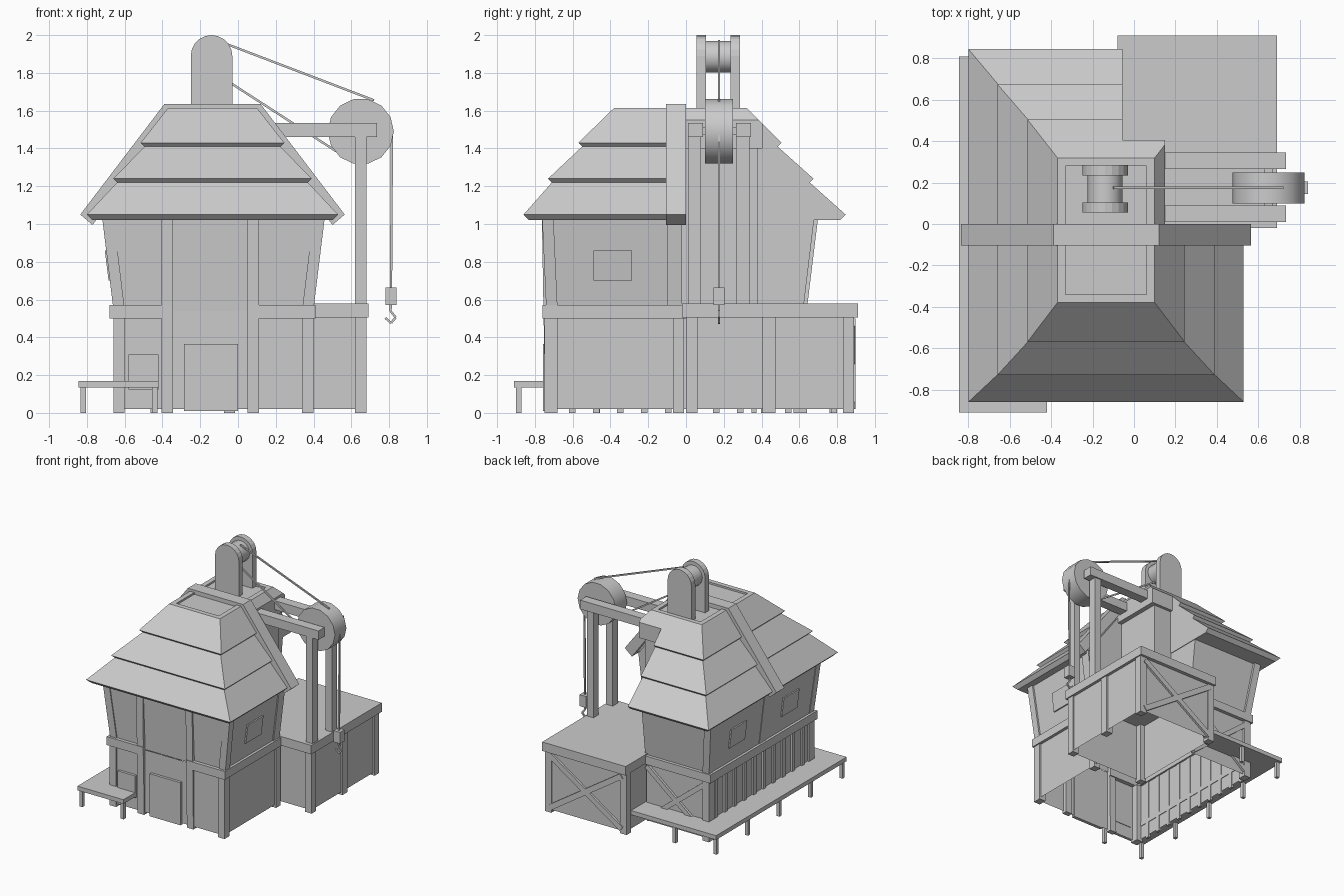
import bpy, bmesh, math
from mathutils import Vector

if "Cube" in bpy.data.objects:
    bpy.data.objects.remove(bpy.data.objects["Cube"])

mat = bpy.data.materials.new("plain_grey")
mat.use_nodes = True
GREY = (0.6, 0.6, 0.6, 1)
mat.diffuse_color = GREY
mat.node_tree.nodes["Principled BSDF"].inputs["Base Color"].default_value = GREY


def finish(name, bm):
    bmesh.ops.recalc_face_normals(bm, faces=bm.faces[:])
    me = bpy.data.meshes.new(name)
    bm.to_mesh(me)
    bm.free()
    me.materials.append(mat)
    ob = bpy.data.objects.new(name, me)
    bpy.context.collection.objects.link(ob)
    return ob


def loft(name, rings, closed=True, caps=True):
    """Skin a list of point rings, each a list of (x, y, z)."""
    bm = bmesh.new()
    vs = [[bm.verts.new(p) for p in r] for r in rings]
    n = len(vs[0])
    for a, b in zip(vs, vs[1:]):
        for i in range(n if closed else n - 1):
            j = (i + 1) % n
            bm.faces.new((a[i], a[j], b[j], b[i]))
    if caps:
        bm.faces.new(vs[0])
        bm.faces.new(vs[-1])
    return finish(name, bm)


def rect(x0, x1, y0, y1, z):
    return [(x0, y0, z), (x1, y0, z), (x1, y1, z), (x0, y1, z)]


def box(name, x0, x1, y0, y1, z0, z1, dx=0, dy=0):
    """Box whose top may lean by dx, dy."""
    return loft(name, [rect(x0, x1, y0, y1, z0),
                       rect(x0 + dx, x1 + dx, y0 + dy, y1 + dy, z1)])


def bar(name, p, q, w):
    p, q = Vector(p), Vector(q)
    rot = (q - p).to_track_quat('Z', 'Y')
    h = w / 2
    corner = [rot @ Vector(c) for c in ((-h, -h, 0), (h, -h, 0), (h, h, 0), (-h, h, 0))]
    return loft(name, [[p + c for c in corner], [q + c for c in corner]])


def plate_xz(name, pts, y0, y1):
    return loft(name, [[(x, y, z) for x, z in pts] for y in (y0, y1)])


def wheel(name, x, z, r, y0, y1, n=14):
    pts = [(x + r * math.cos(math.tau * i / n), z + r * math.sin(math.tau * i / n))
           for i in range(n)]
    ob = plate_xz(name, pts, y0, y1)
    bpy.ops.object.select_all(action='DESELECT')
    ob.select_set(True)
    bpy.context.view_layer.objects.active = ob
    bpy.ops.object.shade_smooth_by_angle(angle=math.radians(35))


# House walls, open underneath, flaring above the belt
lower = [(0.385, 0.0), (0.385, -0.735), (-0.645, -0.735), (-0.645, 0.62), (-0.07, 0.62)]
upper0 = [(0.385, -0.02), (0.385, -0.73), (-0.655, -0.73), (-0.655, 0.62), (-0.06, 0.62)]
upper1 = [(0.445, -0.02), (0.445, -0.755), (-0.715, -0.755), (-0.715, 0.68), (-0.06, 0.68)]
loft("lower_walls", [[(x, y, z) for x, y in lower] for z in (0.02, 0.54)], False, False)
loft("upper_walls", [[(x, y, 0.54) for x, y in upper0],
                     [(x, y, 1.04) for x, y in upper1]], False, False)

# Corner posts, below and above the belt
for x, y, dx, dy in ((-0.66, -0.75, -0.06, -0.022), (0.34, -0.75, 0.06, -0.022),
                     (-0.66, 0.57, -0.06, 0.06)):
    box("lower_corner_post", x, x + 0.06, y, y + 0.07, 0, 0.5)
    box("upper_corner_post", x, x + 0.06, y + 0.01, y + 0.07, 0.55, 1.04, dx, dy)
box("lower_side_post", 0.34, 0.4, -0.07, -0.01, 0, 0.5)
for side in (-1, 1):
    x = -0.135 + side * 0.495
    box("upper_side_post", x - 0.03, x + 0.035, -0.1, -0.02, 0.55, 1.04, side * 0.06)

# Front posts, doors and belt
for x in (-0.405, 0.05):
    box("front_post", x, x + 0.06, -0.745, -0.7, 0, 1.03, 0, -0.018)
box("front_door", -0.285, 0, -0.757, -0.73, 0.01, 0.365)
box("small_front_panel", -0.58, -0.42, -0.757, -0.73, 0.125, 0.31)
box("front_belt_right", -0.68, -0.345, -0.76, -0.7, 0.5, 0.57)
box("front_belt_left", 0.05, 0.4, -0.76, -0.7, 0.5, 0.57)
box("belt_left", 0.36, 0.41, -0.76, 0, 0.5, 0.57)
box("belt_right", -0.68, -0.63, -0.76, 0.65, 0.5, 0.57)
box("belt_back", -0.68, -0.07, 0.6, 0.65, 0.5, 0.57)

# Side battens, windows, back brace
for i in range(10):
    y = -0.62 + i * 0.127
    box("side_batten", -0.66, -0.64, y, y + 0.035, 0, 0.5)
for y in (-0.49, 0.2):
    box("right_window", -0.685, -0.66, y, y + 0.205, 0.7, 0.86, -0.02)
box("left_window", 0.39, 0.415, -0.49, -0.285, 0.7, 0.86, 0.02)
bar("house_back_brace", (-0.63, 0.62, 0.04), (-0.08, 0.62, 0.48), 0.04)
bar("house_back_brace", (-0.63, 0.62, 0.48), (-0.08, 0.62, 0.04), 0.04)

# Walls of the notch where the crane stands
plate_xz("notch_front_wall", [(0.1, 0.54), (0.385, 0.54), (0.445, 1.04), (0.11, 1.5)], -0.04, -0.02)
box("notch_side_wall", 0.09, 0.11, -0.03, 0.38, 0.54, 1.54)
box("notch_back_wall", -0.07, 0.11, 0.36, 0.38, 0.54, 1.53)
side = [(0.36, 0.54), (0.62, 0.54), (0.68, 1.04), (0.36, 1.45)]
loft("notch_inner_wall", [[(x, y, z) for y, z in side] for x in (-0.08, -0.06)])

# Roof: three overlapping tiers, split into blocks around the notch
EAVES = [(-0.80, 0.53, -0.86, 0.845), (-0.66, 0.39, -0.73, 0.675), (-0.515, 0.245, -0.57, 0.505),
         (-0.37, 0.10, -0.38, 0.32)]


def grow(r, d):
    return (r[0] - d, r[1] + d, r[2] - d, r[3] + d)


def clip(ob, planes):
    bm = bmesh.new()
    bm.from_mesh(ob.data)
    for co, no in planes:
        bmesh.ops.bisect_plane(bm, geom=bm.verts[:] + bm.edges[:] + bm.faces[:],
                               plane_co=co, plane_no=no, clear_outer=True)
        bmesh.ops.holes_fill(bm, edges=[e for e in bm.edges if e.is_boundary])
    bmesh.ops.recalc_face_normals(bm, faces=bm.faces[:])
    bm.to_mesh(ob.data)
    bm.free()


blocks = {
    "front": [((0, -0.04, 0), (0, 1, 0))],
    "back": [((0, -0.04, 0), (0, -1, 0)), ((-0.055, 0, 0), (1, 0, 0))],
    "notch": [((0, -0.04, 0), (0, -1, 0)), ((-0.055, 0, 0), (-1, 0, 0)),
              ((0.15, 0, 0), (1, 0, 0)), ((0, 0.405, 0), (0, 1, 0))],
}
for block, planes in blocks.items():
    for i in range(3):
        if block == "notch" and i < 2:
            continue
        z, last = 1.05 + 0.19 * i, i == 2
        top = EAVES[i + 1] if last else grow(EAVES[i + 1], -0.02)
        zt = 1.615 if last else z + 0.17
        rings = [rect(*grow(EAVES[i], -0.03), z - 0.03), rect(*EAVES[i], z), rect(*top, zt)]
        if last:
            rings += [rect(*grow(top, -0.04), zt), rect(*grow(top, -0.04), zt - 0.015)]
        clip(loft("roof_tier_" + block, rings), planes)

# Heavy arch beam over the roof
plate_xz("roof_arch_beam", [(-0.835, 1.05), (-0.39, 1.635), (0.12, 1.635), (0.565, 1.05), (0.5, 0.995),
                            (0.08, 1.56), (-0.35, 1.56), (-0.77, 0.995)], -0.105, 0.0)

# Shed under the crane
shed = (-0.06, 0.665, 0.015, 0.88)
loft("shed_walls", [rect(*shed, 0.02), rect(*shed, 0.52)], True, False)
box("shed_top", -0.08, 0.69, -0.02, 0.91, 0.505, 0.58)
for x in (-0.075, 0.62):
    for y in (0.0, 0.83):
        box("shed_post", x, x + 0.06, y, y + 0.06, 0, 0.51)
box("shed_middle_post", 0.62, 0.68, 0.405, 0.475, 0, 0.51)
bar("shed_brace", (-0.03, 0.875, 0.04), (0.635, 0.875, 0.48), 0.045)
bar("shed_brace", (-0.03, 0.875, 0.48), (0.635, 0.875, 0.04), 0.045)

# Crane frame, wheel, cables and hook
for y in (0.01, 0.265):
    box("crane_post", 0.62, 0.68, y, y + 0.07, 0.57, 1.47)
    box("crane_beam", 0.1, 0.735, y, y + 0.08, 1.46, 1.535)
wheel("crane_wheel", 0.65, 1.49, 0.175, 0.1, 0.25)
Y = 0.175
bar("crane_axle", (0.65, 0.05, 1.49), (0.65, 0.3, 1.49), 0.04)
bar("upper_cable", (0.72, Y, 1.655), (-0.1, Y, 1.968), 0.012)
bar("lower_cable", (0.52, Y, 1.385), (-0.13, Y, 1.805), 0.012)
bar("hanging_cable", (0.815, Y, 1.5), (0.81, Y, 0.65), 0.012)
box("hook_block", 0.78, 0.84, Y - 0.03, Y + 0.03, 0.57, 0.665)
hook = [(0.81, 0.58), (0.807, 0.54), (0.835, 0.505), (0.81, 0.476), (0.78, 0.503)]
for (xa, za), (xb, zb) in zip(hook, hook[1:]):
    bar("hook", (xa, Y, za), (xb, Y, zb), 0.012)

# Roof pulley between two round-topped plates
arc = [(-0.14 + 0.11 * math.cos(math.pi * i / 10), 1.89 + 0.11 * math.sin(math.pi * i / 10))
       for i in range(11)]
for y in (0.055, 0.235):
    plate_xz("pulley_plate", [(-0.25, 1.59), (-0.03, 1.59)] + arc, y, y + 0.05)
wheel("pulley_spool", -0.14, 1.885, 0.085, 0.1, 0.24)

# Boardwalk on legs around the right side
box("boardwalk_side", -0.845, -0.64, -0.91, 0.81, 0.135, 0.17)
box("boardwalk_front", -0.65, -0.42, -0.91, -0.735, 0.135, 0.17)
box("boardwalk_back", -0.65, -0.06, 0.61, 0.81, 0.135, 0.17)
legs = [(-0.82, -0.885 + 0.415 * i) for i in range(5)] + [(-0.44, -0.885), (-0.45, 0.785)]
for x, y in legs:
    box("boardwalk_leg", x - 0.014, x + 0.014, min(y, 0.785) - 0.014, min(y, 0.785) + 0.014, 0, 0.14)
